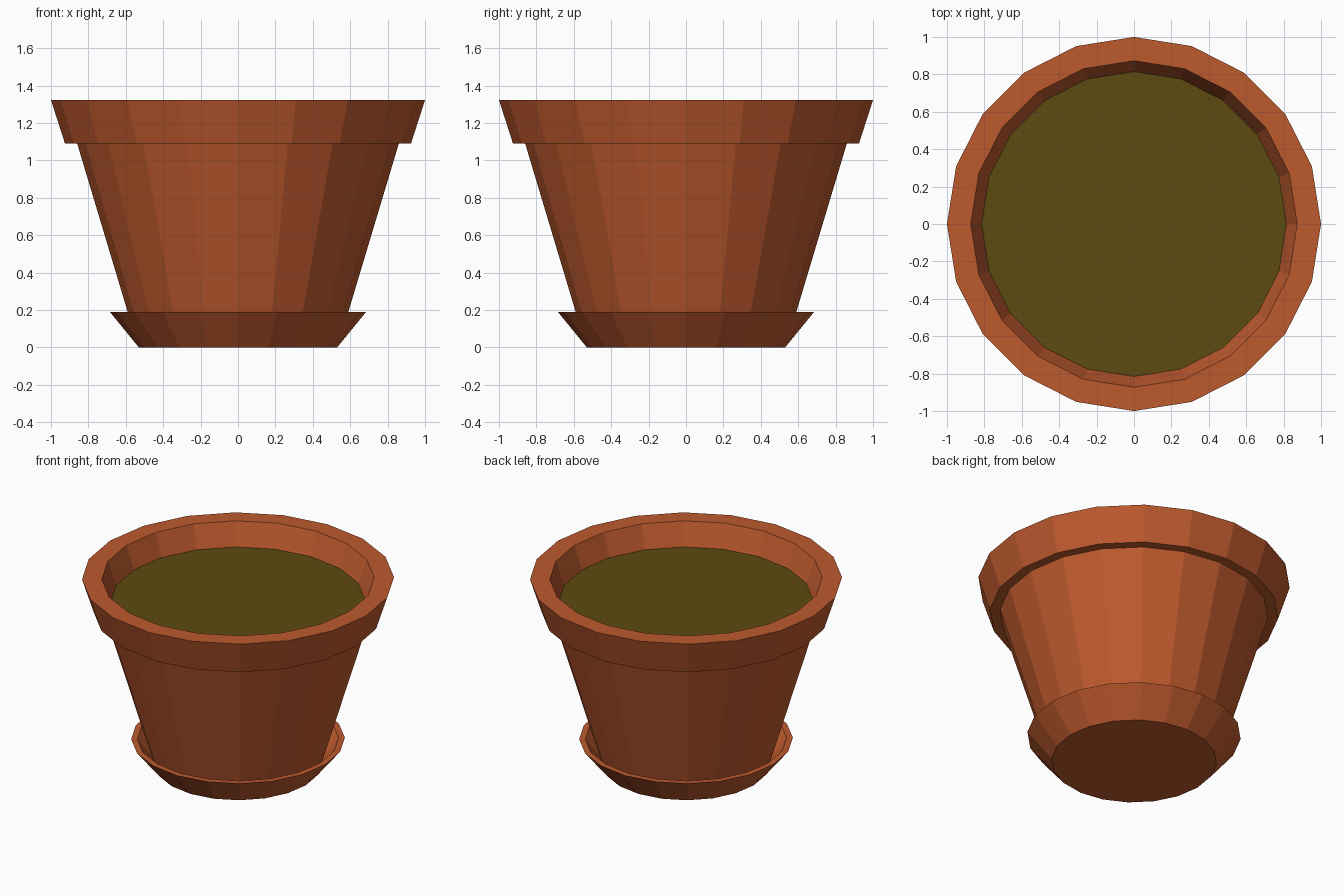
import bpy, bmesh, math

if "Cube" in bpy.data.objects:
    bpy.data.objects.remove(bpy.data.objects["Cube"])

SIDES = 20


def material(name, rgb):
    m = bpy.data.materials.new(name)
    m.diffuse_color = (*rgb, 1)
    m.use_nodes = True
    m.node_tree.nodes["Principled BSDF"].inputs["Base Color"].default_value = m.diffuse_color
    return m


def lathe(name, profile, mat, bottom=True, top=True):
    """Spin (radius, z) points round z; profile runs up the outside, then in."""
    bm = bmesh.new()
    rings = []
    for r, z in profile:
        rings.append([bm.verts.new((r * math.cos(math.tau * i / SIDES),
                                    r * math.sin(math.tau * i / SIDES), z))
                      for i in range(SIDES)])
    for a, b in zip(rings, rings[1:]):
        for i in range(SIDES):
            j = (i + 1) % SIDES
            bm.faces.new((a[i], a[j], b[j], b[i]))
    if bottom:
        bm.faces.new(rings[0][::-1])
    if top:
        bm.faces.new(rings[-1])
    me = bpy.data.meshes.new(name)
    bm.to_mesh(me)
    bm.free()
    me.materials.append(mat)
    ob = bpy.data.objects.new(name, me)
    bpy.context.collection.objects.link(ob)
    return ob


terracotta = material("terracotta", (0.515, 0.102, 0.027))
soil_brown = material("soil brown", (0.107, 0.070, 0.005))

# Pot: tapered body, overhanging rim, inner wall down to the soil
lathe("pot", [(0.548, 0.05), (0.86, 1.09), (0.925, 1.09), (1.0, 1.323),
              (0.873, 1.323), (0.815, 1.165)], terracotta, top=False)

# Soil surface
lathe("soil", [(0.815, 1.165)], soil_brown, bottom=False)

# Saucer: flared dish with a thin lip
lathe("saucer", [(0.53, 0), (0.685, 0.19), (0.645, 0.19), (0.53, 0.045)],
      terracotta)
